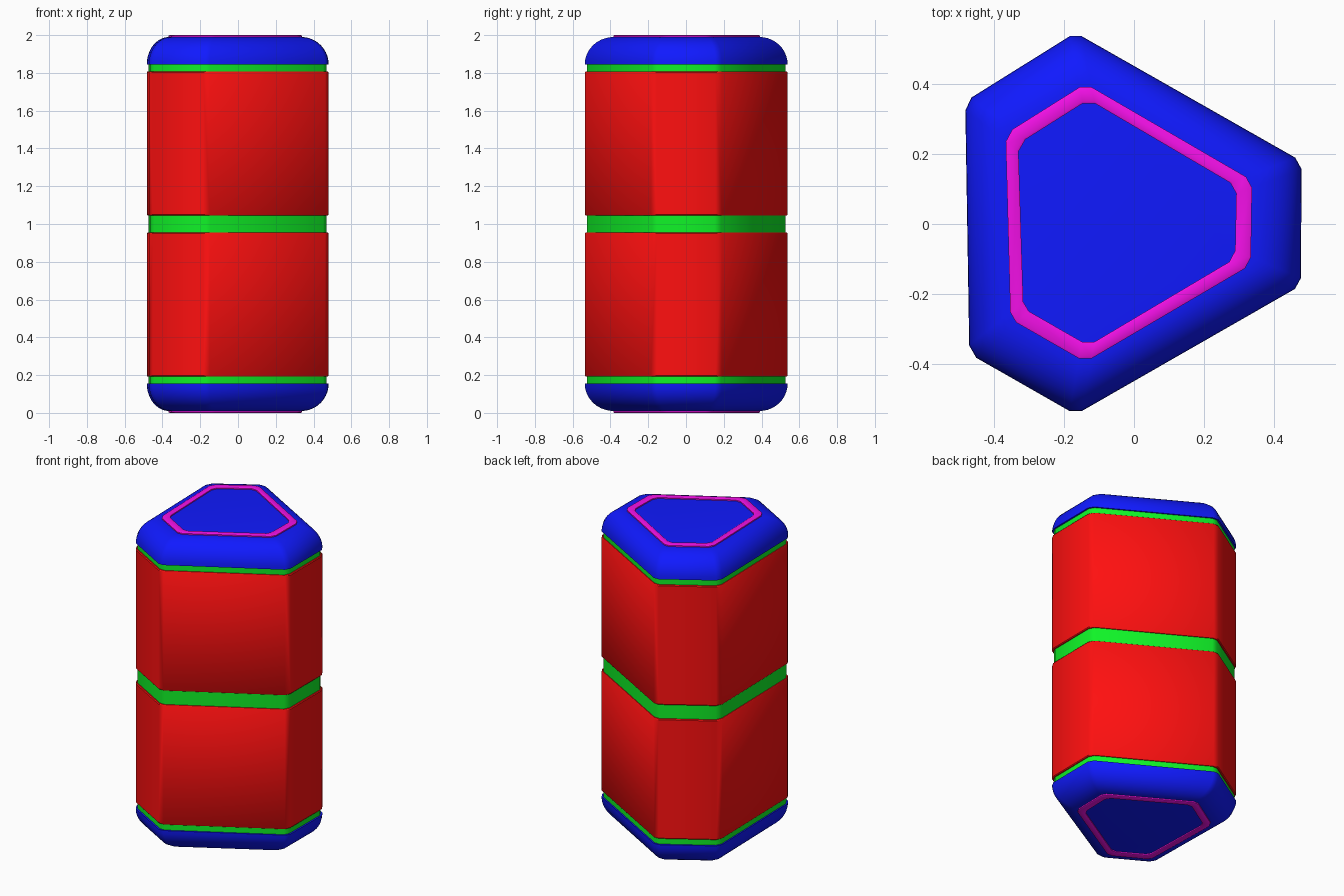
import bpy, bmesh, math

if "Cube" in bpy.data.objects:
    bpy.data.objects.remove(bpy.data.objects["Cube"])

# Matching outlines: body section (t = 0) and end-face section (t = 1)
BODY = [(-.184, .538), (-.15, .538), (.462, .19), (.48, .157), (.478, -.155), (.461, -.186),
        (-.15, -.536), (-.184, -.536), (-.452, -.383), (-.472, -.348), (-.483, .325), (-.466, .362)]
FACE = [(-.155, .389), (-.121, .389), (.318, .134), (.335, .103), (.332, -.094), (.315, -.126),
        (-.121, -.382), (-.157, -.382), (-.335, -.28), (-.352, -.251), (-.365, .234), (-.346, .269)]


def material(name, color):
    m = bpy.data.materials.new(name)
    m.diffuse_color = (*color, 1)
    m.use_nodes = True
    m.node_tree.nodes["Principled BSDF"].inputs["Base Color"].default_value = m.diffuse_color
    return m


RED = material("red", (1, .005, .005))
GREEN = material("green", (.005, .9, .02))
BLUE = material("blue", (.005, .01, 1))
MAGENTA = material("magenta", (.9, .005, .8))


def section(t):
    return [(a + (c - a) * t, b + (d - b) * t) for (a, b), (c, d) in zip(BODY, FACE)]


def loft(name, profile, mat, ring=False, flip=False):
    """Skin sections given as (inset t, z); ring closes the profile on itself."""
    bm = bmesh.new()
    loops = [[bm.verts.new((x, y, 2 - z if flip else z)) for x, y in section(t)]
             for t, z in profile]
    pairs = list(zip(loops, loops[1:]))
    if ring:
        pairs.append((loops[-1], loops[0]))
    else:
        bm.faces.new(loops[0])
        bm.faces.new(loops[-1])
    n = len(BODY)
    for lo, hi in pairs:
        for i in range(n):
            j = (i + 1) % n
            bm.faces.new((lo[i], lo[j], hi[j], hi[i]))
    bmesh.ops.recalc_face_normals(bm, faces=bm.faces)
    me = bpy.data.meshes.new(name)
    bm.to_mesh(me)
    bm.free()
    me.materials.append(mat)
    ob = bpy.data.objects.new(name, me)
    bpy.context.collection.objects.link(ob)
    bpy.ops.object.select_all(action='DESELECT')
    ob.select_set(True)
    bpy.context.view_layer.objects.active = ob
    bpy.ops.object.shade_smooth_by_angle(angle=math.radians(40))


# Inner core, visible in the grooves
loft("core", [(.07, .15), (.07, 1.85)], GREEN)

# Rounded cap profile: quarter ellipse from the wall to the end face
STEPS = 10
cap = [(1 - math.cos(a), 1.845 + .145 * math.sin(a))
       for a in (math.pi / 2 * i / STEPS for i in range(STEPS + 1))]
rim = [(.98, 1.98), (.98, 1.997), (1.02, 2), (1.25, 2), (1.29, 1.997), (1.29, 1.98)]
# Red sleeve with softened edges
sleeve = [(.15, 1.045), (.03, 1.045), (0, 1.05), (0, 1.803), (.03, 1.808), (.15, 1.808)]

for side, flip in (("upper", False), ("lower", True)):
    loft(side + "_sleeve", sleeve, RED, ring=True, flip=flip)
    loft(side + "_cap", cap, BLUE, flip=flip)
    loft(side + "_rim", rim, MAGENTA, ring=True, flip=flip)
